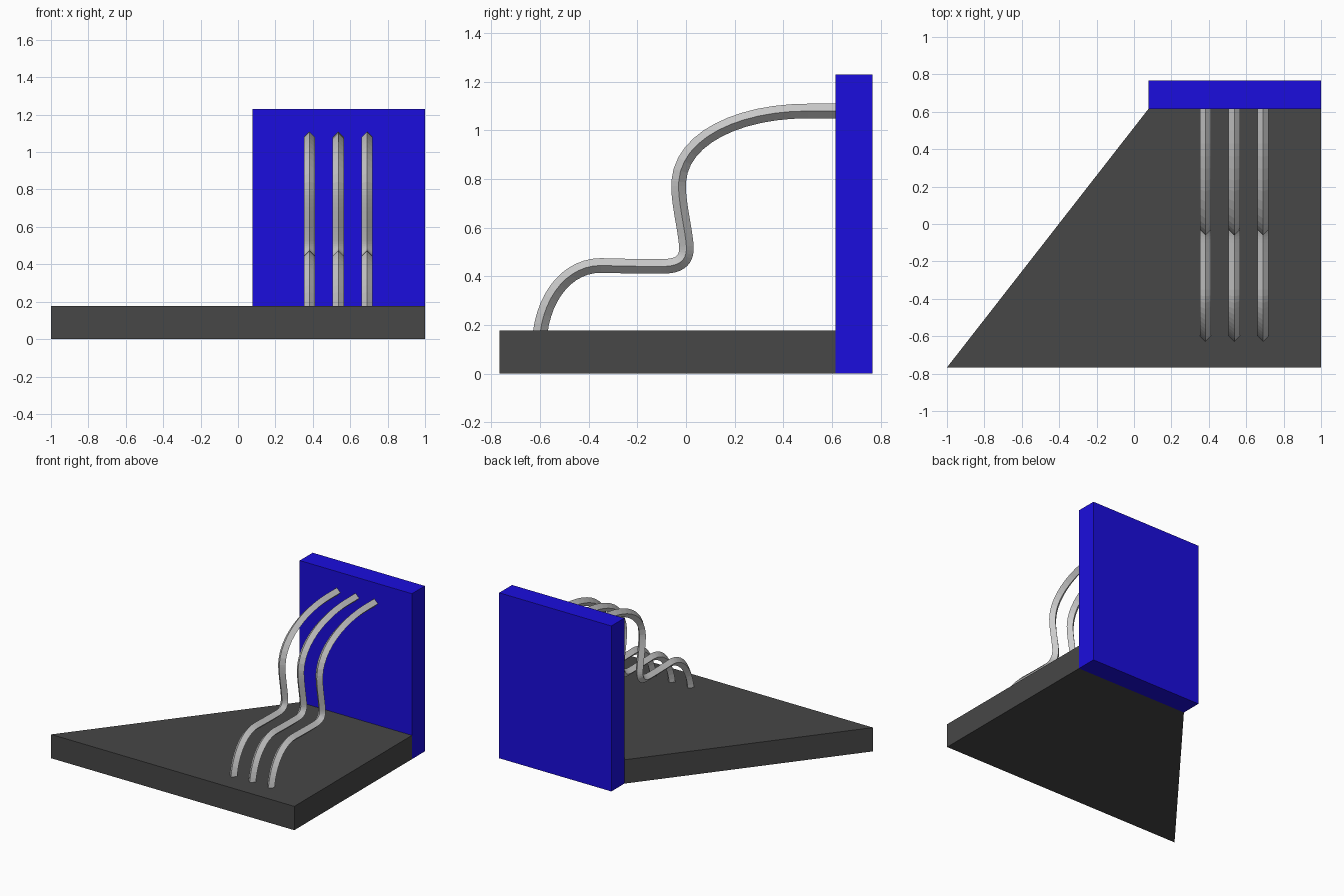
import bpy, bmesh
from mathutils import Vector
from mathutils.geometry import interpolate_bezier

if "Cube" in bpy.data.objects:
    bpy.data.objects.remove(bpy.data.objects["Cube"])


def finish(name, bm, color=None):
    bmesh.ops.recalc_face_normals(bm, faces=bm.faces)
    mesh = bpy.data.meshes.new(name)
    bm.to_mesh(mesh)
    bm.free()
    obj = bpy.data.objects.new(name, mesh)
    bpy.context.collection.objects.link(obj)
    if color:
        mat = bpy.data.materials.new(name + "_material")
        mat.diffuse_color = (*color, 1)
        mat.use_nodes = True
        mat.node_tree.nodes["Principled BSDF"].inputs["Base Color"].default_value = mat.diffuse_color
        mesh.materials.append(mat)
    return obj


def slab(name, outline, height, color):
    bm = bmesh.new()
    face = bm.faces.new([bm.verts.new((x, y, 0)) for x, y in outline])
    ext = bmesh.ops.extrude_face_region(bm, geom=[face], use_keep_orig=True)
    top = [v for v in ext["geom"] if isinstance(v, bmesh.types.BMVert)]
    bmesh.ops.translate(bm, verts=top, vec=(0, 0, height))
    return finish(name, bm, color)


# Tapered base plate and upright back panel
slab("base_plate", [(-1, -0.767), (1, -0.767), (1, 0.615), (0.077, 0.615)],
     0.177, (0.063, 0.063, 0.063))
slab("back_panel", [(0.077, 0.615), (1, 0.615), (1, 0.767), (0.077, 0.767)],
     1.23, (0.011, 0.004, 0.73))

# Bent rod path in (y, z): handle in, point, handle out
PATH = [
    ((-0.60, 0.15), (-0.60, 0.165), (-0.58, 0.33)),
    ((-0.48, 0.445), (-0.35, 0.445), (-0.27, 0.443)),
    ((-0.20, 0.441), (-0.10, 0.441), (-0.02, 0.441)),
    ((0.01, 0.47), (0.0, 0.54), (-0.007, 0.61)),
    ((-0.035, 0.72), (-0.03, 0.79), (-0.018, 0.97)),
    ((0.22, 1.08), (0.50, 1.08), (0.55, 1.08)),
    ((0.60, 1.08), (0.63, 1.08), (0.65, 1.08)),
]


def rod(name, x, radius=0.03):
    pts = []
    for a, b in zip(PATH, PATH[1:]):
        ctrl = [Vector((x, *p)) for p in (a[1], a[2], b[0], b[1])]
        pts += interpolate_bezier(*ctrl, 13)[:-1]
    pts.append(Vector((x, *PATH[-1][1])))
    side = Vector((1, 0, 0))
    bm = bmesh.new()
    rings = []
    # Four-sided diamond section swept along the path
    for i, p in enumerate(pts):
        tangent = (pts[min(i + 1, len(pts) - 1)] - pts[max(i - 1, 0)]).normalized()
        up = side.cross(tangent)
        rings.append([bm.verts.new(p + d * radius) for d in (side, up, -side, -up)])
    for r, s in zip(rings, rings[1:]):
        for k in range(4):
            n = (k + 1) % 4
            bm.faces.new((r[k], r[n], s[n], s[k]))
    bm.faces.new(rings[0])
    bm.faces.new(rings[-1])
    return finish(name, bm)


# Three parallel rods
for i, x in enumerate((0.382, 0.536, 0.69), 1):
    rod(f"bent_rod_{i}", x)
